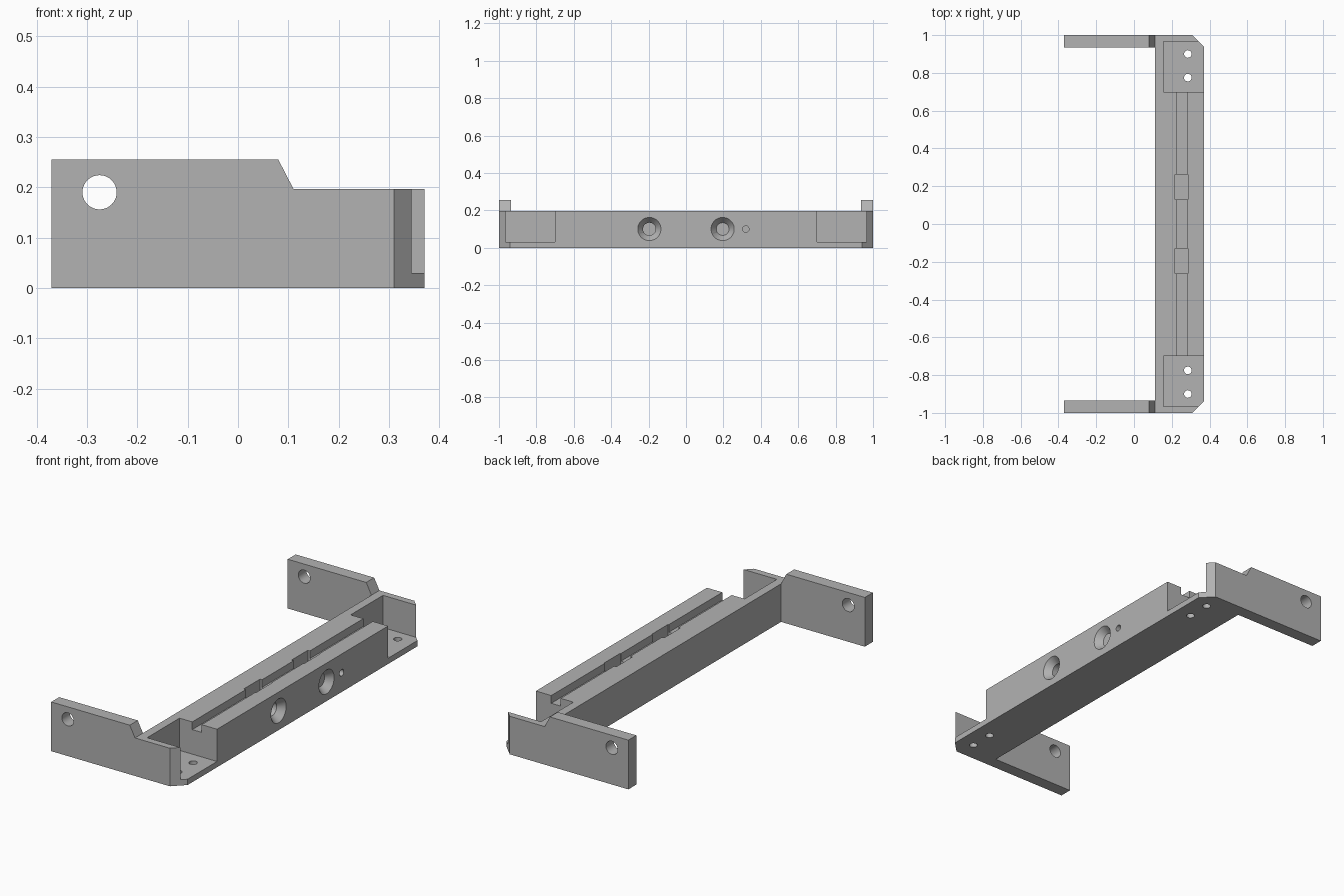
import bpy
import bmesh
from math import radians
from mathutils import Matrix, Vector

if "Cube" in bpy.data.objects:
    bpy.data.objects.remove(bpy.data.objects["Cube"], do_unlink=True)

grey = bpy.data.materials.new("plain grey")
grey.use_nodes = True
grey.diffuse_color = (0.448, 0.448, 0.448, 1)
grey.node_tree.nodes["Principled BSDF"].inputs["Base Color"].default_value = grey.diffuse_color


def finish(name, bm):
    bmesh.ops.recalc_face_normals(bm, faces=bm.faces)
    mesh = bpy.data.meshes.new(name)
    bm.to_mesh(mesh)
    bm.free()
    mesh.materials.append(grey)
    obj = bpy.data.objects.new(name, mesh)
    bpy.context.collection.objects.link(obj)
    return obj


def prism(name, points, offset):
    """Extrude a closed outline by an offset vector."""
    bm = bmesh.new()
    face = bm.faces.new([bm.verts.new(p) for p in points])
    new = bmesh.ops.extrude_face_region(bm, geom=[face])["geom"]
    verts = [g for g in new if isinstance(g, bmesh.types.BMVert)]
    bmesh.ops.translate(bm, vec=Vector(offset), verts=verts)
    return finish(name, bm)


def box(name, x, y, z):
    outline = [(x[0], y[0], z[0]), (x[1], y[0], z[0]), (x[1], y[1], z[0]), (x[0], y[1], z[0])]
    return prism(name, outline, (0, 0, z[1] - z[0]))


def cylinder(name, start, end, r1, r2=None):
    """Round or conical cutter between two points."""
    a, b = Vector(start), Vector(end)
    turn = (b - a).to_track_quat("Z", "Y").to_matrix().to_4x4()
    bm = bmesh.new()
    bmesh.ops.create_cone(bm, cap_ends=True, segments=40, radius1=r1,
                          radius2=r1 if r2 is None else r2, depth=(b - a).length,
                          matrix=Matrix.Translation((a + b) / 2) @ turn)
    return finish(name, bm)


# U-shaped bracket outline with chamfered outer corners
half = [(0.37, 0.94), (0.31, 1), (-0.37, 1), (-0.37, 0.935), (0.11, 0.935)]
outline = half + [(x, -y) for x, y in reversed(half)]
bracket = prism("bracket", [(x, y, 0) for x, y in outline], (0, 0, 0.255))

# Lower the crossbar, leaving a sloped step on each arm
step = [(0.05, 0.313), (0.11, 0.197), (0.5, 0.197), (0.5, 0.313)]
cutters = [prism("step_cutter", [(x, -1.1, z) for x, z in step], (0, 2.2, 0))]

# Corner pockets, mounting holes and arm holes
for s in (-1, 1):
    cutters.append(box("pocket_cutter", (0.155, 0.5), sorted((s * 0.70, s * 0.965)), (0.03, 0.4)))
    for y in (0.775, 0.9):
        cutters.append(cylinder("mount_hole_cutter", (0.285, s * y, -0.1), (0.285, s * y, 0.1), 0.02))
    cutters.append(cylinder("arm_hole_cutter", (-0.275, s * 0.85, 0.19), (-0.275, s * 1.1, 0.19), 0.034))

# Cable channel along the crossbar
cutters.append(box("channel_cutter", (0.228, 0.282), (-0.75, 0.75), (0.157, 0.4)))

# Nut slots with countersunk screw holes
for y in (-0.196, 0.196):
    cutters.append(box("nut_slot_cutter", (0.216, 0.286), (y - 0.067, y + 0.067), (0.03, 0.4)))
    cutters.append(cylinder("screw_hole_cutter", (0.25, y, 0.1), (0.4, y, 0.1), 0.034))
    cutters.append(cylinder("countersink_cutter", (0.335, y, 0.1), (0.375, y, 0.1), 0.034, 0.066))

# Small pin hole
cutters.append(cylinder("pin_hole_cutter", (0.29, 0.32, 0.1), (0.4, 0.32, 0.1), 0.017))

bpy.ops.object.select_all(action="DESELECT")
bracket.select_set(True)
bpy.context.view_layer.objects.active = bracket
for cutter in cutters:
    cutter.hide_render = True
    mod = bracket.modifiers.new("cut", "BOOLEAN")
    mod.operation = "DIFFERENCE"
    mod.solver = "EXACT"
    mod.object = cutter
    bpy.ops.object.modifier_apply(modifier=mod.name)
    bpy.data.objects.remove(cutter, do_unlink=True)

bpy.ops.object.shade_smooth_by_angle(angle=radians(25))
